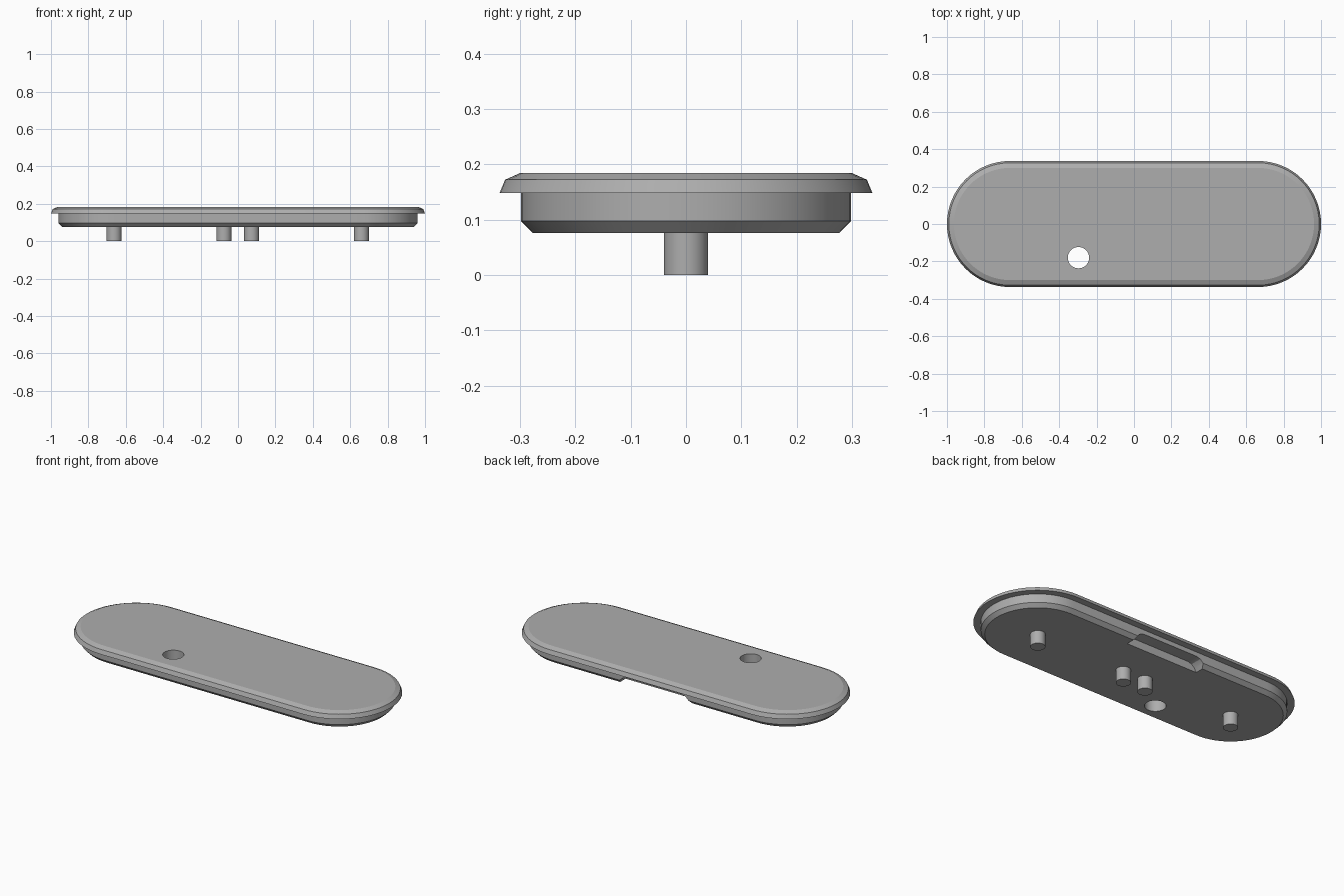
import bpy
import bmesh
from math import cos, sin, pi, radians

if "Cube" in bpy.data.objects:
    bpy.data.objects.remove(bpy.data.objects["Cube"], do_unlink=True)

END_X = 0.663      # centre of each rounded end
ARC_STEPS = 32

grey = bpy.data.materials.new("satin grey")
grey.use_nodes = True
grey.diffuse_color = (0.42, 0.42, 0.42, 1)
grey.node_tree.nodes["Principled BSDF"].inputs["Base Color"].default_value = grey.diffuse_color


def make_object(name, bm):
    bmesh.ops.recalc_face_normals(bm, faces=bm.faces)
    mesh = bpy.data.meshes.new(name)
    bm.to_mesh(mesh)
    bm.free()
    mesh.materials.append(grey)
    obj = bpy.data.objects.new(name, mesh)
    bpy.context.collection.objects.link(obj)
    return obj


def select_only(obj):
    bpy.ops.object.select_all(action='DESELECT')
    obj.select_set(True)
    bpy.context.view_layer.objects.active = obj


def smooth(obj):
    select_only(obj)
    bpy.ops.object.shade_smooth_by_angle(angle=radians(22))


def stadium(radius):
    points = []
    for side, start in ((1, -pi / 2), (-1, pi / 2)):
        for i in range(ARC_STEPS + 1):
            a = start + pi * i / ARC_STEPS
            points.append((side * END_X + radius * cos(a), radius * sin(a)))
    return points


def cylinder(name, x, y, radius, z0, z1):
    bm = bmesh.new()
    bmesh.ops.create_cone(bm, cap_ends=True, segments=40, radius1=radius,
                          radius2=radius, depth=z1 - z0)
    bmesh.ops.translate(bm, verts=bm.verts, vec=(x, y, (z0 + z1) / 2))
    return make_object(name, bm)


def cut(target, cutter):
    cutter.hide_render = True
    mod = target.modifiers.new("cut", 'BOOLEAN')
    mod.operation = 'DIFFERENCE'
    mod.solver = 'EXACT'
    mod.object = cutter
    select_only(target)
    bpy.ops.object.modifier_apply(modifier=mod.name)
    bpy.data.objects.remove(cutter, do_unlink=True)


# Plate: chamfered plug below, overhanging lip with bevelled rim above
profile = [(0.277, 0.076), (0.298, 0.097), (0.298, 0.148),
           (0.337, 0.148), (0.327, 0.172), (0.300, 0.184)]
bm = bmesh.new()
rings = [[bm.verts.new((x, y, z)) for x, y in stadium(r)] for r, z in profile]
for low, high in zip(rings, rings[1:]):
    for i in range(len(low)):
        j = (i + 1) % len(low)
        bm.faces.new((low[i], low[j], high[j], high[i]))
bm.faces.new(rings[0][::-1])
bm.faces.new(rings[-1])
plate = make_object("cover_plate", bm)

# Round through hole
cut(plate, cylinder("hole_cutter", -0.297, -0.18, 0.057, 0, 0.3))

# Pry notch in the lower back edge, with slanted rounded ends
half = [(0.25, 0.06), (0.236, 0.076), (0.222, 0.10), (0.205, 0.115), (0.18, 0.122)]
outline = half + [(-x, z) for x, z in reversed(half)]
bm = bmesh.new()
face = bm.faces.new([bm.verts.new((x, 0.227, z)) for x, z in outline])
extruded = bmesh.ops.extrude_face_region(bm, geom=[face])["geom"]
bmesh.ops.translate(bm, vec=(0, 0.2, 0),
                    verts=[v for v in extruded if isinstance(v, bmesh.types.BMVert)])
cut(plate, make_object("notch_cutter", bm))
smooth(plate)

# Locating pegs on the underside
for name, x in (("outer_right", -0.663), ("inner_right", -0.075),
                ("inner_left", 0.073), ("outer_left", 0.66)):
    smooth(cylinder(name + "_peg", x, 0, 0.04, 0, 0.08))
